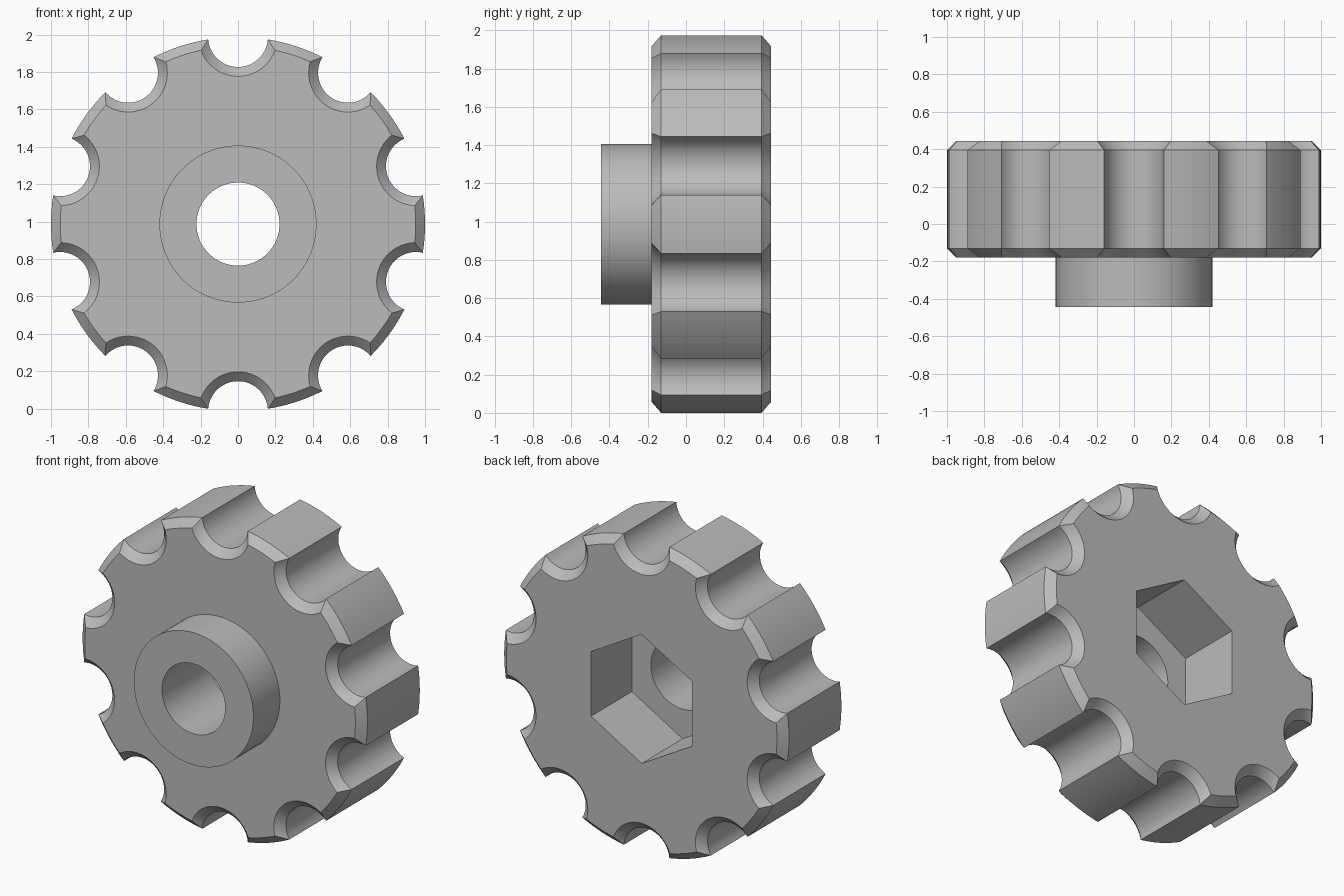
import bpy, bmesh
from math import cos, sin, pi, acos, atan2, radians, sqrt

if "Cube" in bpy.data.objects:
    bpy.data.objects.remove(bpy.data.objects["Cube"])

CENTRE_Z = 0.987
NOTCHES = 10
FRONT, FACE, FLOOR, BACK = -0.445, -0.18, 0.035, 0.445
BEVEL = 0.05


def grip_outline(rim, scoop):
    """Disc outline of radius rim with round scoops centred on the unit circle."""
    half = acos((rim * rim + 1 - scoop * scoop) / (2 * rim))
    sweep = atan2(rim * sin(half), 1 - rim * cos(half))
    pts = []
    for k in range(NOTCHES):
        mid = pi / 2 + k * 2 * pi / NOTCHES
        for i in range(25):
            a = sweep * (i / 12 - 1)
            x, y = 1 - scoop * cos(a), scoop * sin(a)
            pts.append((x * cos(mid) - y * sin(mid), x * sin(mid) + y * cos(mid)))
        gap = 2 * pi / NOTCHES - 2 * half
        for i in range(1, 8):
            a = mid + half + gap * i / 8
            pts.append((rim * cos(a), rim * sin(a)))
    return pts


def polygon(radius, sides):
    return [(radius * cos(pi / 2 + 2 * pi * i / sides),
             radius * sin(pi / 2 + 2 * pi * i / sides)) for i in range(sides)]


bm = bmesh.new()


def ring(pts, y):
    verts = [bm.verts.new((x, y, z + CENTRE_Z)) for x, z in pts]
    return [bm.edges.new((v, verts[i - 1])) for i, v in enumerate(verts)]


def wall(a, b):
    bmesh.ops.bridge_loops(bm, edges=a + b)


def flat(a, b):
    bmesh.ops.triangle_fill(bm, edges=a + b, use_beauty=True)


# Scooped grip with chamfered front and back edges
full, small = grip_outline(1.0, 0.16), grip_outline(1.0 - BEVEL, 0.16 + BEVEL)
grip = [ring(small, FACE), ring(full, FACE + BEVEL),
        ring(full, BACK - BEVEL), ring(small, BACK)]
for a, b in zip(grip, grip[1:]):
    wall(a, b)

# Round boss on the front
boss = [ring(polygon(0.42, 96), y) for y in (FACE, FRONT)]
wall(*boss)
flat(grip[0], boss[0])

# Hexagonal nut pocket in the back
pocket = [ring(polygon(0.41, 6), y) for y in (BACK, FLOOR)]
wall(*pocket)
flat(grip[-1], pocket[0])

# Bolt hole from boss to pocket floor
bore = [ring(polygon(0.222, 96), y) for y in (FRONT, FLOOR)]
wall(*bore)
flat(boss[1], bore[0])
flat(pocket[1], bore[1])

bmesh.ops.recalc_face_normals(bm, faces=bm.faces[:])
bmesh.ops.dissolve_limit(bm, angle_limit=radians(0.1),
                         verts=bm.verts[:], edges=bm.edges[:])
mesh = bpy.data.meshes.new("knob")
bm.to_mesh(mesh)
bm.free()

# Single grey plastic
grey = bpy.data.materials.new("grey plastic")
grey.use_nodes = True
grey.diffuse_color = (0.5, 0.5, 0.5, 1)
grey.node_tree.nodes["Principled BSDF"].inputs["Base Color"].default_value = (0.5, 0.5, 0.5, 1)
mesh.materials.append(grey)

knob = bpy.data.objects.new("knob", mesh)
bpy.context.collection.objects.link(knob)
bpy.context.view_layer.objects.active = knob
knob.select_set(True)
bpy.ops.object.shade_smooth_by_angle(angle=radians(30))
